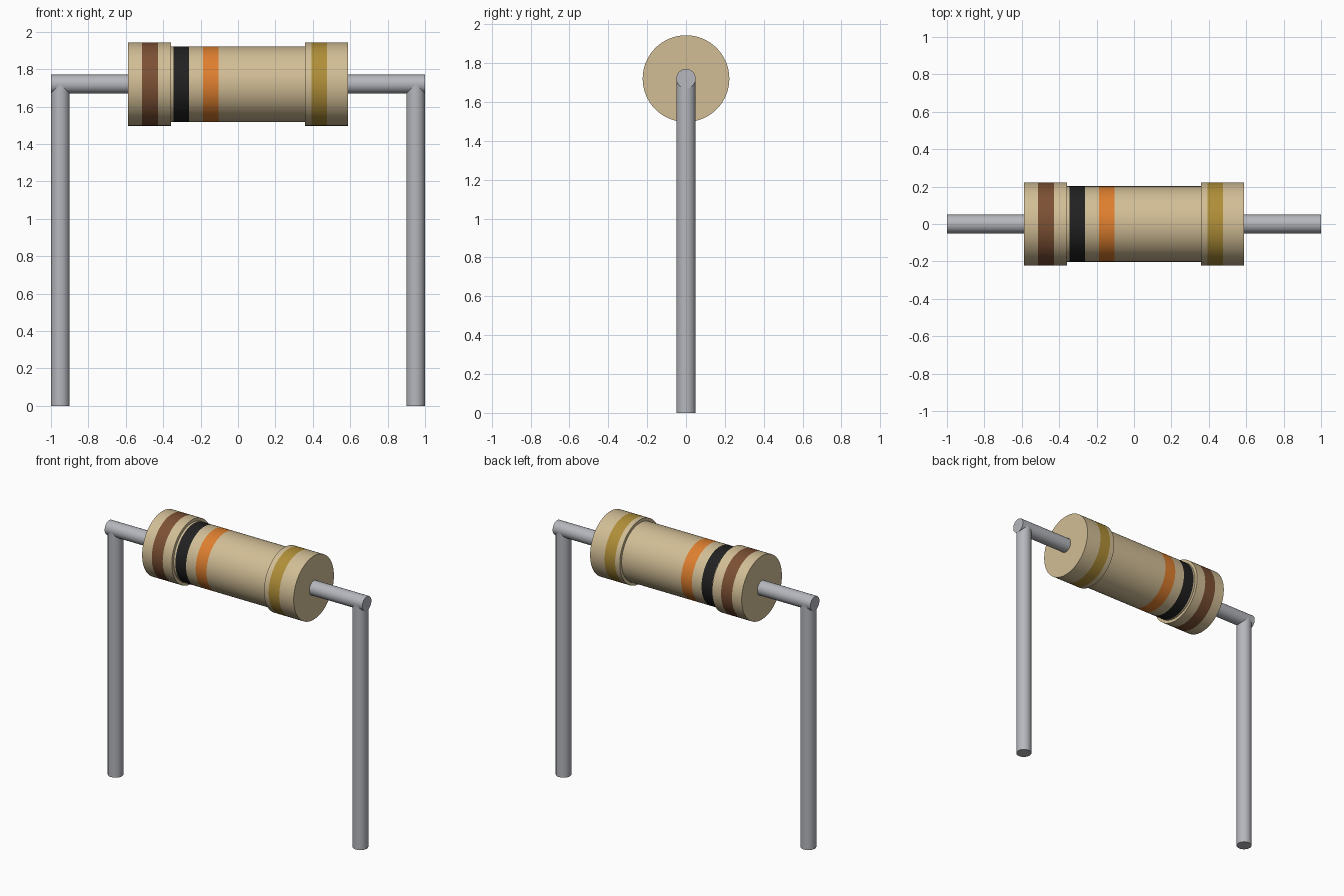
import bpy
import bmesh
import math

if "Cube" in bpy.data.objects:
    bpy.data.objects.remove(bpy.data.objects["Cube"], do_unlink=True)

AXIS_Z = 1.72
WIRE_R = 0.05
CAP_R = 0.223
BARREL_R = 0.202
BODY_END = 0.588
CAP_EDGE = 0.358


def linear(c):
    c /= 255
    return c / 12.92 if c <= 0.04045 else ((c + 0.055) / 1.055) ** 2.4


def material(name, r, g, b):
    mat = bpy.data.materials.new(name)
    mat.use_nodes = True
    color = (linear(r), linear(g), linear(b), 1)
    mat.diffuse_color = color
    mat.node_tree.nodes["Principled BSDF"].inputs["Base Color"].default_value = color
    return mat


tan = material("tan body", 210, 190, 150)
brown = material("brown band", 124, 80, 52)
black = material("black band", 33, 33, 33)
orange = material("orange band", 222, 127, 47)
gold = material("gold band", 176, 143, 56)
metal = material("grey wire", 181, 183, 189)


def smooth(obj):
    bpy.ops.object.select_all(action="DESELECT")
    obj.select_set(True)
    bpy.context.view_layer.objects.active = obj
    bpy.ops.object.shade_smooth_by_angle(angle=math.radians(30))


def lathe_x(name, profile, mats, segments=64):
    """Turn (x, radius, material index of the next strip) around the x axis."""
    bm = bmesh.new()
    rings = []
    for x, radius, _ in profile:
        angles = [2 * math.pi * i / segments for i in range(segments)]
        rings.append([bm.verts.new((x, radius * math.cos(a), radius * math.sin(a)))
                      for a in angles])
    for (_, _, index), ring, following in zip(profile, rings, rings[1:]):
        for i in range(segments):
            j = (i + 1) % segments
            face = bm.faces.new((ring[i], ring[j], following[j], following[i]))
            face.material_index = index
    bm.faces.new(rings[0])
    bm.faces.new(rings[-1])
    bmesh.ops.recalc_face_normals(bm, faces=bm.faces)
    mesh = bpy.data.meshes.new(name)
    bm.to_mesh(mesh)
    bm.free()
    for mat in mats:
        mesh.materials.append(mat)
    obj = bpy.data.objects.new(name, mesh)
    bpy.context.collection.objects.link(obj)
    obj.location.z = AXIS_Z
    smooth(obj)
    return obj


def wire(name, location, length, tilt=0):
    bpy.ops.mesh.primitive_cylinder_add(vertices=32, radius=WIRE_R, depth=length,
                                        location=location, rotation=(0, tilt, 0))
    obj = bpy.context.object
    obj.name = name
    obj.data.materials.append(metal)
    smooth(obj)


# Body: barrel with raised end caps and flush colour bands
lathe_x("resistor_body", [
    (-BODY_END, CAP_R, 0),
    (-0.513, CAP_R, 1), (-0.428, CAP_R, 0),
    (-CAP_EDGE, CAP_R, 0), (-CAP_EDGE, BARREL_R, 0),
    (-0.344, BARREL_R, 2), (-0.262, BARREL_R, 0),
    (-0.187, BARREL_R, 3), (-0.103, BARREL_R, 0),
    (CAP_EDGE, BARREL_R, 0), (CAP_EDGE, CAP_R, 0),
    (0.394, CAP_R, 4), (0.476, CAP_R, 0),
    (BODY_END, CAP_R, 0),
], [tan, brown, black, orange, gold])

# Wires: a horizontal lead and a vertical leg on each side
for side, sign in (("left", 1), ("right", -1)):
    inner = BODY_END - 0.02
    wire(side + "_lead", (sign * (1 + inner) / 2, 0, AXIS_Z), 1 - inner, math.pi / 2)
    wire(side + "_leg", (sign * (1 - WIRE_R), 0, AXIS_Z / 2), AXIS_Z)
